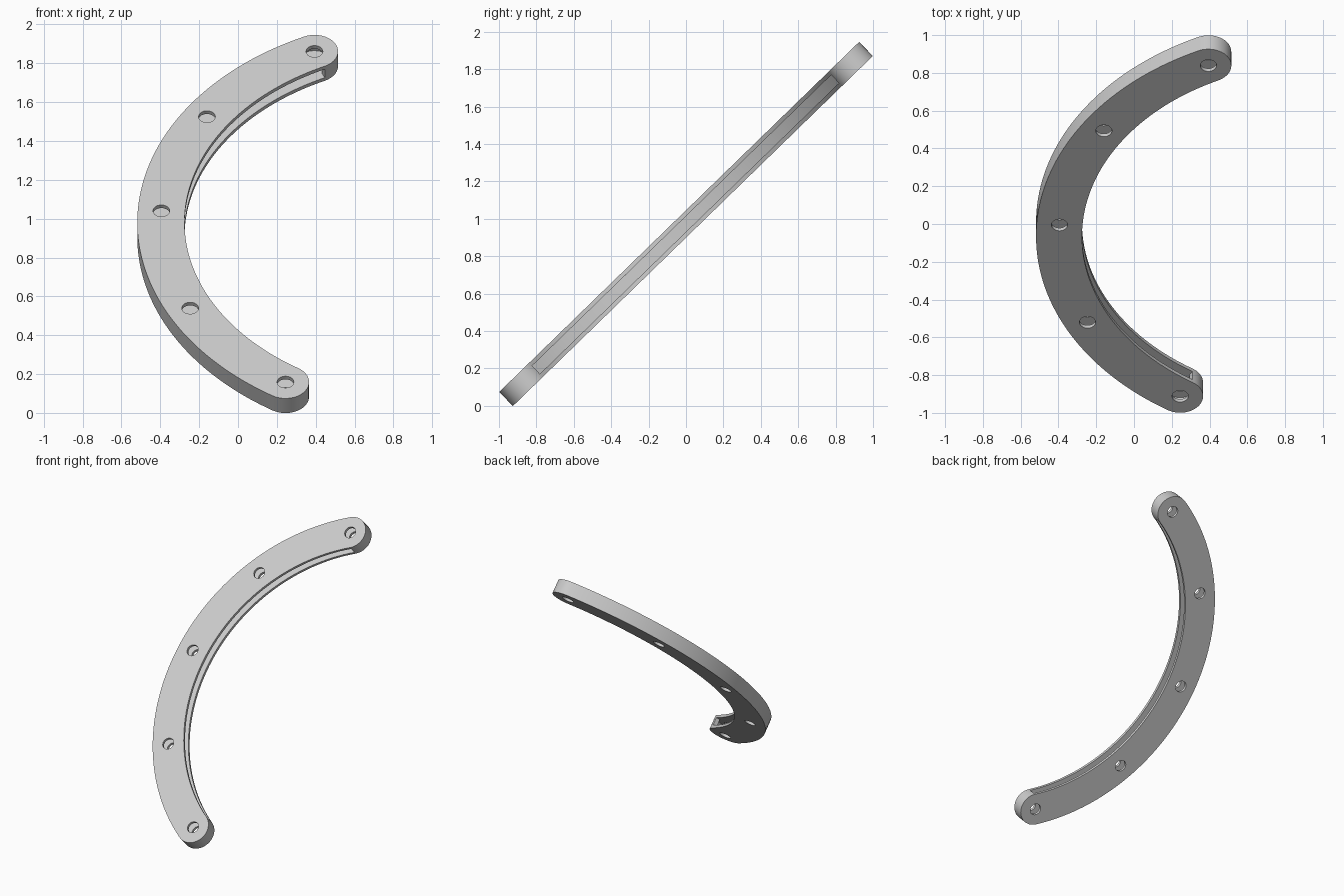
import bpy, bmesh
from math import sin, cos, radians, pi
from mathutils import Matrix

cube = bpy.data.objects.get("Cube")
if cube:
    bpy.data.objects.remove(cube, do_unlink=True)

# Plate dimensions
CENTRE = (1.007, -0.042)
RADIUS = 1.404            # bend radius of the centre line
HALF_WIDTH = 0.1215
THICK = 0.105
CAVITY_HALF = 0.09
SLOT_THICK = 0.06
HOLE_RADIUS = 0.043
MID, SPREAD = radians(3.5), radians(60.6)
TILT = radians(44.2)
PLACE = Matrix.Translation((0, 0, 0.9725)) @ Matrix.Rotation(TILT, 4, 'X')


def polar(radius, angle):
    return (CENTRE[0] - radius * cos(angle), CENTRE[1] + radius * sin(angle))


def arc(radius, start, end, steps=72):
    return [polar(radius, start + (end - start) * i / steps) for i in range(steps + 1)]


def cap(angle, radius, side, steps=20):
    """Half circle around an end of the centre line, from outside to inside."""
    pts = []
    for i in range(1, steps):
        t = pi * i / steps
        x, y = polar(RADIUS + radius * cos(t), angle)
        step = side * radius * sin(t)
        pts.append((x + step * sin(angle), y + step * cos(angle)))
    return pts


def band(half_width, inner_radius):
    """Curved band with round ends; the inner edge may reach beyond the ends' width."""
    lo, hi = MID - SPREAD, MID + SPREAD
    pts = arc(RADIUS + half_width, lo, hi) + cap(hi, half_width, 1)
    if inner_radius < RADIUS - half_width:
        pts.append(polar(RADIUS - half_width, hi))
    pts += arc(inner_radius, hi, lo)
    if inner_radius < RADIUS - half_width:
        pts.append(polar(RADIUS - half_width, lo))
    return pts + cap(lo, half_width, -1)[::-1]


def prism(name, outlines, height):
    """Extrude closed outlines symmetrically about the plate's middle plane."""
    bm = bmesh.new()
    for pts in outlines:
        face = bm.faces.new([bm.verts.new((x, y, -height / 2)) for x, y in pts])
        new = bmesh.ops.extrude_face_region(bm, geom=[face])["geom"]
        verts = [v for v in new if isinstance(v, bmesh.types.BMVert)]
        bmesh.ops.translate(bm, vec=(0, 0, height), verts=verts)
    bmesh.ops.recalc_face_normals(bm, faces=bm.faces)
    mesh = bpy.data.meshes.new(name)
    bm.to_mesh(mesh)
    bm.free()
    obj = bpy.data.objects.new(name, mesh)
    bpy.context.collection.objects.link(obj)
    obj.matrix_world = PLACE
    return obj


def circle(centre, radius, steps=32):
    return [(centre[0] + radius * cos(2 * pi * i / steps),
             centre[1] + radius * sin(2 * pi * i / steps)) for i in range(steps)]


# Curved plate, its hollow open along the inner edge, and five bolt holes
plate = prism("curved_plate", [band(HALF_WIDTH, RADIUS - HALF_WIDTH)], THICK)
slot = prism("slot_cutter", [band(CAVITY_HALF, RADIUS - HALF_WIDTH - 0.03)], SLOT_THICK)
holes = prism("hole_cutter", [circle(polar(RADIUS, MID + SPREAD * k / 2), HOLE_RADIUS)
                              for k in range(-2, 3)], THICK * 2)

bpy.ops.object.select_all(action='DESELECT')
bpy.context.view_layer.objects.active = plate
plate.select_set(True)
for cutter in (slot, holes):
    cutter.hide_render = True
    mod = plate.modifiers.new(cutter.name, 'BOOLEAN')
    mod.operation = 'DIFFERENCE'
    mod.solver = 'EXACT'
    mod.object = cutter
    bpy.ops.object.modifier_apply(modifier=mod.name)
    bpy.data.objects.remove(cutter, do_unlink=True)
bpy.ops.object.shade_smooth_by_angle(angle=radians(30))

# Plain grey finish
grey = bpy.data.materials.new("light_grey")
grey.use_nodes = True
colour = (0.6, 0.6, 0.6, 1)
grey.diffuse_color = colour
grey.node_tree.nodes["Principled BSDF"].inputs["Base Color"].default_value = colour
plate.data.materials.clear()
plate.data.materials.append(grey)
